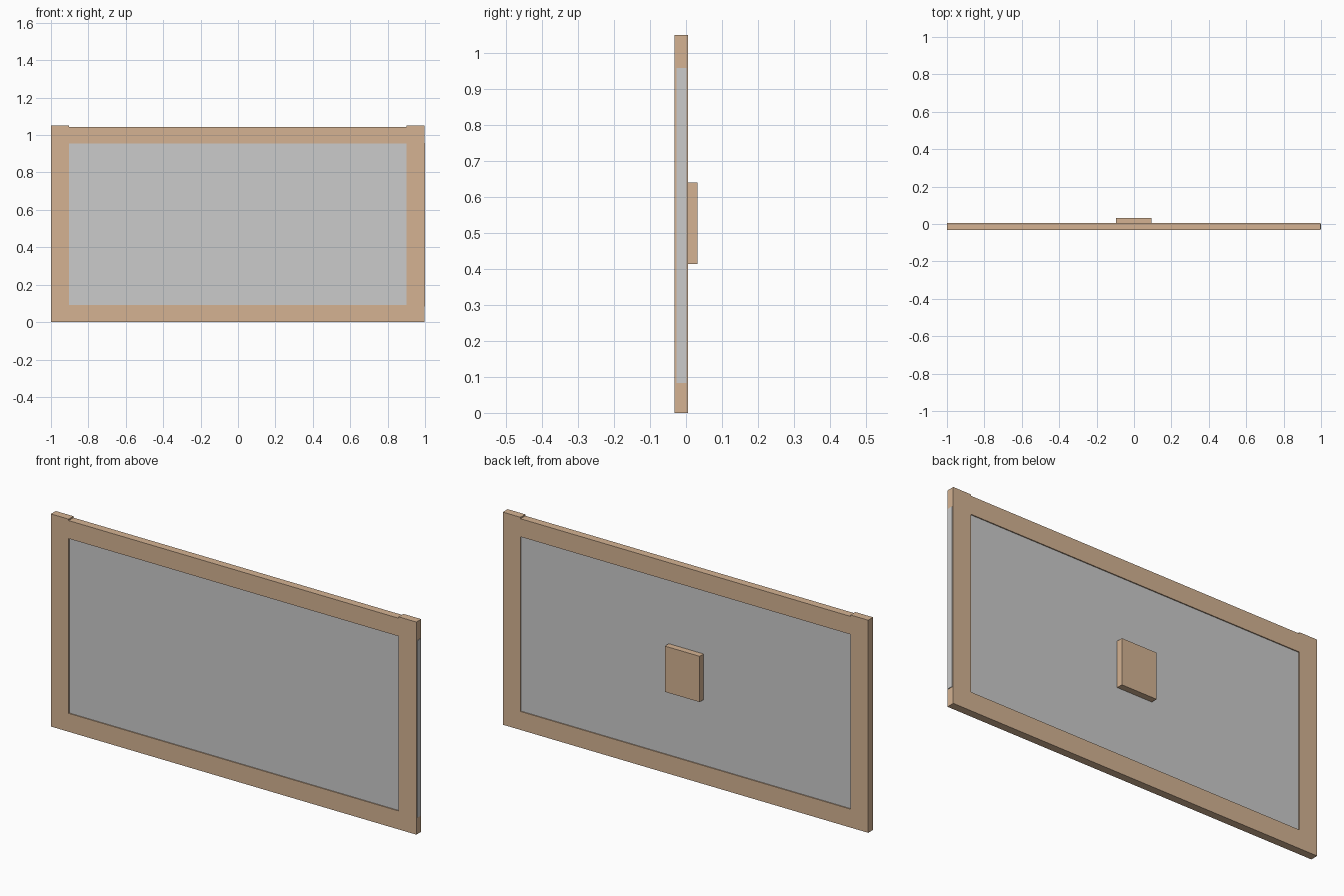
import bpy
import bmesh

if "Cube" in bpy.data.objects:
    bpy.data.objects.remove(bpy.data.objects["Cube"])

wood = bpy.data.materials.new("wood")
wood.diffuse_color = (0.66, 0.45, 0.29, 1)
wood.use_nodes = True
wood.node_tree.nodes["Principled BSDF"].inputs["Base Color"].default_value = wood.diffuse_color


def box(name, x, y, z, mat=None):
    """Box from (min, max) ranges on each axis."""
    bm = bmesh.new()
    bmesh.ops.create_cube(bm, size=1)
    for v in bm.verts:
        v.co = [r[0] if c < 0 else r[1] for c, r in zip(v.co, (x, y, z))]
    mesh = bpy.data.meshes.new(name)
    bm.to_mesh(mesh)
    bm.free()
    obj = bpy.data.objects.new(name, mesh)
    bpy.context.collection.objects.link(obj)
    if mat:
        mesh.materials.append(mat)
    return obj


frame_y = (-0.032, 0.006)

# Upright stiles, slightly taller than the rails
box("left_stile", (-1.0, -0.903), frame_y, (0, 1.05), wood)
box("right_stile", (0.9, 0.997), frame_y, (0, 1.05), wood)

# Rails between the stiles
box("bottom_rail", (-0.903, 0.9), frame_y, (0, 0.091), wood)
box("top_rail", (-0.903, 0.9), frame_y, (0.954, 1.043), wood)

# Recessed panel, its end showing through the right stile
box("panel", (-0.99, 1.0), (-0.027, 0.001), (0.083, 0.957))

# Mounting block on the back
box("back_block", (-0.097, 0.093), (0.001, 0.032), (0.414, 0.64), wood)
